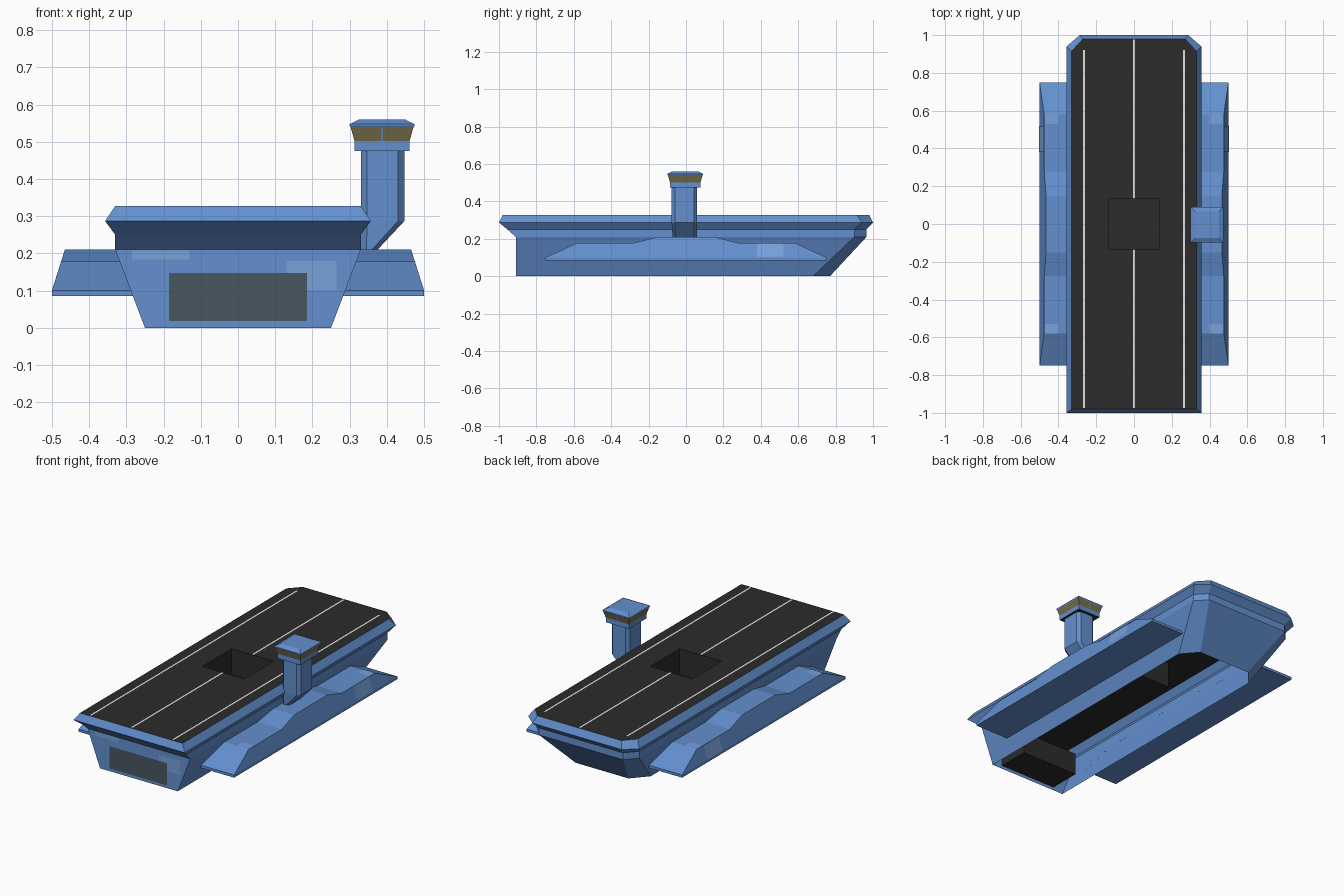
import bpy, bmesh

if "Cube" in bpy.data.objects:
    bpy.data.objects.remove(bpy.data.objects["Cube"])


def material(name, rgb):
    m = bpy.data.materials.new(name)
    m.use_nodes = True
    m.diffuse_color = (*rgb, 1)
    m.node_tree.nodes["Principled BSDF"].inputs["Base Color"].default_value = (*rgb, 1)
    return m


blue = material("hull blue", (0.125, 0.28, 0.63))
pale = material("pale blue panel", (0.19, 0.36, 0.70))
dark = material("deck charcoal", (0.025, 0.025, 0.025))
white = material("line white", (0.75, 0.75, 0.72))
slate = material("door slate", (0.063, 0.095, 0.115))
olive = material("window olive", (0.19, 0.162, 0.076))


def build(name, polys, mats, index=None, outward=True):
    """Mesh from a list of polygons, each a list of points."""
    bm = bmesh.new()
    for i, poly in enumerate(polys):
        f = bm.faces.new([bm.verts.new(p) for p in poly])
        f.material_index = index[i] if index else 0
    bmesh.ops.remove_doubles(bm, verts=bm.verts[:], dist=0.0002)
    if outward:
        bmesh.ops.recalc_face_normals(bm, faces=bm.faces[:])
    mesh = bpy.data.meshes.new(name)
    bm.to_mesh(mesh)
    bm.free()
    for m in mats:
        mesh.materials.append(m)
    ob = bpy.data.objects.new(name, mesh)
    bpy.context.collection.objects.link(ob)
    return ob


def bands(rings):
    """Quads between successive rings, one list per band."""
    out = []
    for a, b in zip(rings, rings[1:]):
        n = len(a)
        out.append([[a[i], a[(i + 1) % n], b[(i + 1) % n], b[i]] for i in range(n)])
    return out


def rect(x0, x1, y0, y1, z):
    return [(x0, y0, z), (x1, y0, z), (x1, y1, z), (x0, y1, z)]


def bow_ring(w, y0, y1, cx, cy, z):
    """Plan outline with cut corners at the bow."""
    return [(-w, y0, z), (w, y0, z), (w, y1 - cy, z), (w - cx, y1, z),
            (cx - w, y1, z), (-w, y1 - cy, z)]


# Hull shell, open underneath, with the flared rim
hull_rings = [bow_ring(0.25, -0.91, 0.77, 0.08, 0.09, 0),
              bow_ring(0.33, -0.91, 0.965, 0.06, 0.065, 0.21),
              bow_ring(0.33, -0.955, 0.965, 0.06, 0.065, 0.25),
              bow_ring(0.357, -1, 1, 0.07, 0.06, 0.287),
              bow_ring(0.33, -0.98, 0.98, 0.06, 0.065, 0.327)]
build("hull", sum(bands(hull_rings), []), [blue])

# Flight deck around the lift well
TOP, P = 0.327, 0.135
edge = bow_ring(0.33, -0.98, 0.98, 0.06, 0.065, TOP)
deck = [rect(-0.33, 0.33, -0.98, -P, TOP),
        rect(-0.33, -P, -P, P, TOP), rect(P, 0.33, -P, P, TOP),
        [(-0.33, P, TOP), (0.33, P, TOP)] + edge[2:]]
build("flight_deck", deck, [dark], outward=False)
well = [rect(-P, P, -P, P, TOP), rect(-P, P, -P, P, 0.175)]
build("lift_well", bands(well)[0] + [well[1]], [dark])

# Painted deck lines
for name, x, y0, y1 in [("left_line", 0.265, -0.975, 0.92),
                        ("right_line", -0.265, -0.975, 0.92),
                        ("center_line_stern", 0, -0.975, -P),
                        ("center_line_bow", 0, P, 0.978)]:
    build(name, [rect(x - 0.005, x + 0.005, y0, y1, TOP + 0.002)], [white], outward=False)

# Stern hangar: recessed box and its door
H, Z0, Z1 = 0.185, 0.018, 0.147


def stern_rect(x0, x1, z0, z1, y):
    return [(x0, y, z0), (x1, y, z0), (x1, y, z1), (x0, y, z1)]


hangar = [stern_rect(-H, H, Z0, Z1, y) for y in (-0.908, -0.72)]
build("hangar_box", bands(hangar)[0] + [hangar[1]], [dark])
build("hangar_door", [stern_rect(-H, H, Z0, Z1, -0.914)], [slate], outward=False)
for name, x0, x1, z0, z1 in [("stern_panel_left", 0.13, 0.265, 0.1, 0.18),
                             ("stern_panel_right", -0.285, -0.13, 0.183, 0.208)]:
    build(name, [stern_rect(x0, x1, z0, z1, -0.912)], [pale], outward=False)

# Side sponsons: stepped top outline, sloped outer face, flat underside
half = [(0.15, 0.21), (0.275, 0.178), (0.58, 0.178), (0.75, 0.1)]
outline = [(-y, z) for y, z in reversed(half)] + half


def wall(z):
    return 0.25 + 0.08 * z / 0.21


def sponson_section(y, z, s):
    slope = 0.5 - 0.035 * (z - 0.1) / 0.11
    return [(s * x, y, h) for x, h in ((wall(0.085), 0.085), (0.5, 0.085), (0.5, 0.1),
                                       (slope, z + 0.0005), (wall(z), z + 0.0005))]


for side, s in (("left", 1), ("right", -1)):
    secs = [sponson_section(y, z, s) for y, z in outline]
    faces = [[a[i], a[i + 1], b[i + 1], b[i]]
             for a, b in zip(secs, secs[1:]) for i in range(4)]
    # end caps are the thin lip only
    for sec in (secs[0], secs[-1]):
        faces.append([sec[0], sec[1], sec[2], sec[4]])
    build(side + "_sponson", faces, [blue])
    # Pale panels on the sponson top and outer face
    for end, y in (("bow", 0.555), ("stern", -0.555)):
        p = [(s * x, y + d, 0.181) for x, d in
             ((0.40, -0.025), (0.472, -0.025), (0.472, 0.025), (0.40, 0.025))]
        build(f"{side}_{end}_panel", [p if s > 0 else p[::-1]], [pale], outward=False)
    q = [(s * x, y, z) for x, y, z in ((0.502, 0.38, 0.103), (0.502, 0.52, 0.103),
                                       (0.479, 0.52, 0.176), (0.479, 0.38, 0.176))]
    build(side + "_outer_panel", [q if s > 0 else q[::-1]], [pale], outward=False)


# Tower column, octagonal, tapering to the sponson
def octagon(x0, x1, y0, y1, c, z):
    return [(x0 + c, y0, z), (x1 - c, y0, z), (x1, y0 + c, z), (x1, y1 - c, z),
            (x1 - c, y1, z), (x0 + c, y1, z), (x0, y1 - c, z), (x0, y0 + c, z)]


column = [octagon(0.33, 0.375, -0.072, 0.058, 0.015, 0.21),
          octagon(0.33, 0.447, -0.077, 0.06, 0.017, 0.287),
          octagon(0.33, 0.447, -0.077, 0.06, 0.017, 0.475)]
build("tower_column", sum(bands(column), []), [blue])

# Tower bridge: base, window band, brow and bevelled roof
bridge = [rect(0.387 - w, 0.387 + w, -0.004 - d, -0.004 + d, z) for w, d, z in
          ((0.074, 0.082, 0.475), (0.074, 0.082, 0.502), (0.084, 0.092, 0.538),
           (0.087, 0.095, 0.543), (0.087, 0.095, 0.547), (0.062, 0.07, 0.56))]
polys, index = [bridge[0], bridge[-1]], [2, 0]
for k, band in enumerate(bands(bridge)):
    polys += band
    index += [1 if k == 1 else 0] * 4
build("tower_bridge", polys, [blue, olive, dark], index)

# Slim window divider on the front and back of the bridge
for name, sgn in (("front_divider", -1), ("back_divider", 1)):
    y0, y1 = -0.004 + sgn * 0.0835, -0.004 + sgn * 0.0935
    q = [(0.384, y0, 0.502), (0.39, y0, 0.502), (0.39, y1, 0.538), (0.384, y1, 0.538)]
    build(name, [q if sgn < 0 else q[::-1]], [blue], outward=False)
